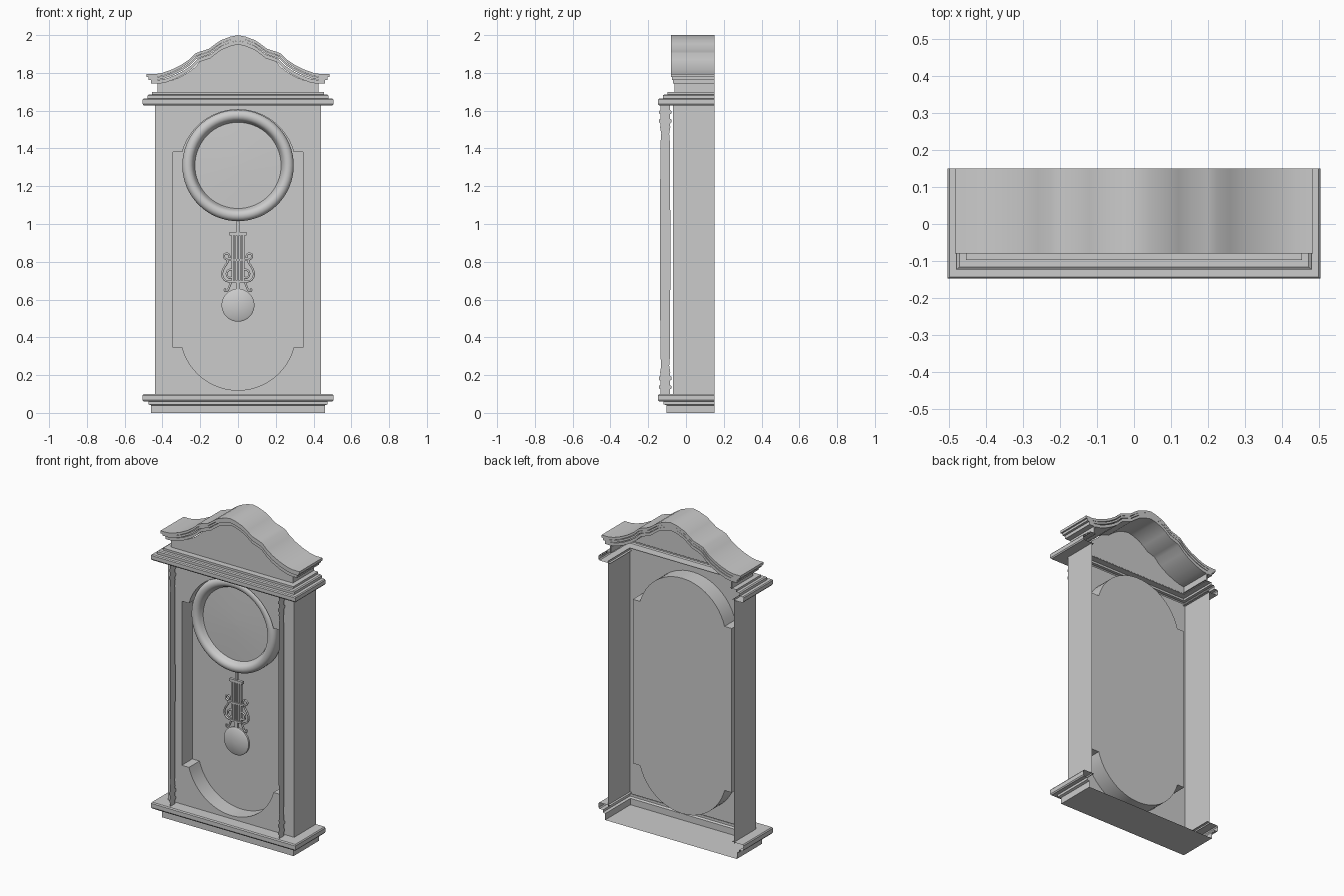
import bpy, bmesh, math
from mathutils import Vector

if "Cube" in bpy.data.objects:
    bpy.data.objects.remove(bpy.data.objects["Cube"])

grey = bpy.data.materials.new("plain_grey")
grey.use_nodes = True
COL = (0.6, 0.6, 0.6, 1)
grey.diffuse_color = COL
grey.node_tree.nodes["Principled BSDF"].inputs["Base Color"].default_value = COL

BACK = 0.15


def finish(name, bm, smooth=None, normals=True):
    if normals:
        bmesh.ops.recalc_face_normals(bm, faces=bm.faces)
    me = bpy.data.meshes.new(name)
    bm.to_mesh(me)
    bm.free()
    ob = bpy.data.objects.new(name, me)
    bpy.context.collection.objects.link(ob)
    me.materials.append(grey)
    if smooth:
        bpy.ops.object.select_all(action="DESELECT")
        ob.select_set(True)
        bpy.context.view_layer.objects.active = ob
        bpy.ops.object.shade_smooth_by_angle(angle=math.radians(smooth))
    return ob


def skin(bm, rows, close=False):
    """Join rows of points with quads."""
    vs = [[bm.verts.new(p) for p in r] for r in rows]
    for a, b in zip(vs, vs[1:]):
        n = len(a)
        for i in range(n if close else n - 1):
            j = (i + 1) % n
            bm.faces.new((a[i], a[j], b[j], b[i]))
    return vs


def box(name, x0, x1, y0, y1, z0, z1):
    bm = bmesh.new()
    bmesh.ops.create_cube(bm, size=1)
    for v in bm.verts:
        v.co = Vector(((x0 + x1) / 2 + v.co.x * (x1 - x0), (y0 + y1) / 2 + v.co.y * (y1 - y0),
                       (z0 + z1) / 2 + v.co.z * (z1 - z0)))
    return finish(name, bm)


def plate(name, outline, y0, y1, smooth=None):
    """Extrude an (x, z) outline along y."""
    bm = bmesh.new()
    f, b = skin(bm, [[(x, y, z) for x, z in outline] for y in (y0, y1)], True)
    bm.faces.new(f)
    bm.faces.new(b)
    return finish(name, bm, smooth)


def lathe(name, profile, place, n=24, smooth=40):
    """Spin (radius, height) pairs; place maps (u, v, height) to a point."""
    bm = bmesh.new()
    ang = [2 * math.pi * i / n for i in range(n)]
    vs = skin(bm, [[place(r * math.cos(a), r * math.sin(a), h) for a in ang] for r, h in profile], True)
    bm.faces.new(vs[0])
    bm.faces.new(vs[-1])
    return finish(name, bm, smooth)


def moulding(name, profile):
    """Sweep (outset, z) pairs round the two sides and the front."""
    bm = bmesh.new()
    rows = []
    for o, z in profile:
        x, y = 0.44 + o, -0.083 - o
        rows.append([(-x, BACK, z), (-x, y, z), (x, y, z), (x, BACK, z)])
    skin(bm, rows)
    return finish(name, bm)


# Case: two sides and a front with a shaped opening that leads to a recessed panel
FRONT, PANEL, R = -0.068, 0.037, 0.306
LOW, HIGH = 0.426, 1.30
half = math.acos(0.295 / R)
half = -math.asin((LOW - 0.345) / R) if LOW > 0.345 else half
arc = [half - (math.pi + 2 * half) * i / 24 for i in range(25)]
bottom = [(R * math.cos(a), LOW + R * math.sin(a)) for a in arc]
top = [(-x, LOW + HIGH - z) for x, z in bottom]
opening = [(0.345, 0.345)] + bottom + [(-0.345, 0.345), (-0.345, LOW + HIGH - 0.345)] \
    + top + [(0.345, LOW + HIGH - 0.345)]
bm = bmesh.new()
rect = [(-0.44, 0.09), (0.44, 0.09), (0.44, 1.64), (-0.44, 1.64)]
edges = []
for loop in (rect, opening):
    vs = [bm.verts.new((x, FRONT, z)) for x, z in loop]
    edges += [bm.edges.new((vs[i], vs[i - 1])) for i in range(len(vs))]
bmesh.ops.triangle_fill(bm, use_beauty=True, edges=edges, normal=(0, -1, 0))
finish("case_front", bm)
bm = bmesh.new()
rows = skin(bm, [[(x, y, z) for x, z in opening] for y in (FRONT, PANEL)], True)
bm.faces.new(rows[1])
finish("recess", bm, 30)
for side, s in (("left", 1), ("right", -1)):
    bm = bmesh.new()
    skin(bm, [[(s * 0.44, y, z) for y in (FRONT, BACK)] for z in (0.09, 1.64)])
    finish(side + "_case_wall", bm)

# Stepped base and cornice ledges, open at the back
moulding("base_moulding", [(0.02, 0), (0.02, 0.04), (0.035, 0.045), (0.035, 0.06), (0.06, 0.06),
                           (0.065, 0.067), (0.065, 0.093), (0.06, 0.1), (-0.015, 0.1)])
bm = bmesh.new()
skin(bm, [[(x, y, 0) for x in (-0.46, 0.46)] for y in (-0.103, BACK)])
finish("base_floor", bm)
moulding("upper_ledge", [(-0.015, 1.628), (0.06, 1.628), (0.065, 1.635), (0.065, 1.658), (0.06, 1.664),
                         (0.04, 1.664), (0.04, 1.68), (0.033, 1.685), (0.015, 1.685), (0.015, 1.698),
                         (-0.03, 1.698)])

# Pediment: wavy roof strips stepping inward, over a front panel
half_curve = [(0, 2), (0.04, 1.992), (0.09, 1.973), (0.12, 1.953), (0.155, 1.927), (0.2, 1.913),
              (0.225, 1.903), (0.26, 1.87), (0.3, 1.843), (0.35, 1.818), (0.4, 1.8), (0.44, 1.793), (0.485, 1.793)]


def wave(drop, end):
    pts = [(x * end / 0.485, z - drop) for x, z in half_curve]
    return [(-x, z) for x, z in pts[:0:-1]] + pts


for name, d0, d1, end, y in (("roof", 0, 0.016, 0.485, -0.08), ("roof_step", 0.016, 0.03, 0.475, -0.075),
                             ("roof_lower_step", 0.03, 0.05, 0.46, -0.068)):
    plate(name, wave(d0, end) + wave(d1, end)[::-1], y, BACK, 35)
plate("pediment_panel", [(-0.425, 1.695)] + wave(0.04, 0.425) + [(0.425, 1.695)], -0.06, -0.054)
for side, s in (("left", 1), ("right", -1)):
    xs = sorted((s * 0.419, s * 0.425))
    box(side + "_pediment_wall", *xs, -0.06, BACK, 1.695, 1.755)

# Turned columns
end_turn = [(0.026, 0.1), (0.026, 0.125), (0.033, 0.13), (0.033, 0.143), (0.025, 0.147), (0.025, 0.17),
            (0.034, 0.176), (0.034, 0.19), (0.024, 0.197), (0.027, 0.215), (0.021, 0.25), (0.026, 0.31)]
turned = end_turn + [(0.027, 0.86)] + [(r, 1.728 - z) for r, z in end_turn[::-1]]
for side, s in (("left", 1), ("right", -1)):
    lathe(side + "_column", turned, lambda u, v, h: (s * 0.38, -0.11 + v, h + 0.0), 20)


# Dial with a rounded rim
def facing(zc):
    return lambda u, v, h: (u, h, zc + v)


rim = [(0.265 + 0.03 * math.cos(a), -0.032 - 0.03 * math.sin(a))
       for a in [math.pi * i / 10 for i in range(10)]]
lathe("dial", [(0.285, PANEL), (0.295, 0.02)] + rim + [(0.228, -0.022), (0.12, -0.026), (0.01, -0.028)],
      facing(1.31), 64, 50)

# Pendulum: bob, rods, bars and lyre scrolls
lathe("pendulum_bob", [(0.078, 0.0), (0.087, -0.005), (0.087, -0.018), (0.078, -0.024), (0.01, -0.028)],
      facing(0.57), 40)
Y0, Y1 = -0.02, -0.006
box("pendulum_hanger", -0.008, 0.008, Y0, Y1, 0.95, 1.03)
box("pendulum_top_bar", -0.045, 0.045, Y0 - 0.004, Y1, 0.94, 0.957)
box("pendulum_middle_bar", -0.055, 0.055, Y0 - 0.004, Y1, 0.803, 0.815)
box("pendulum_bottom_bar", -0.04, 0.04, Y0 - 0.004, Y1, 0.69, 0.702)
for i in range(5):
    x = (i - 2) * 0.0145
    box("pendulum_rod", x - 0.005, x + 0.005, Y0, Y1, 0.69, 0.945)
box("pendulum_stem", -0.01, 0.01, Y0, Y1, 0.64, 0.7)

scrolls = [[(0.045, 0.82), (0.05, 0.84), (0.068, 0.842), (0.075, 0.825), (0.055, 0.805), (0.07, 0.775),
            (0.084, 0.74), (0.072, 0.705), (0.03, 0.692)],
           [(0.03, 0.76), (0.05, 0.755), (0.06, 0.735), (0.045, 0.715), (0.03, 0.72)],
           [(0.035, 0.695), (0.045, 0.67), (0.055, 0.65), (0.068, 0.645), (0.07, 0.66)]]
for path in scrolls:
    for s in (1, -1):
        cu = bpy.data.curves.new("lyre_scroll", "CURVE")
        cu.dimensions = "3D"
        cu.bevel_depth = 0.006
        cu.bevel_resolution = 1
        cu.use_fill_caps = True
        cu.resolution_u = 4
        sp = cu.splines.new("BEZIER")
        sp.bezier_points.add(len(path) - 1)
        for p, (x, z) in zip(sp.bezier_points, path):
            p.co = (s * x, -0.014, z)
            p.handle_left_type = p.handle_right_type = "AUTO"
        cu.materials.append(grey)
        bpy.context.collection.objects.link(bpy.data.objects.new("lyre_scroll", cu))
